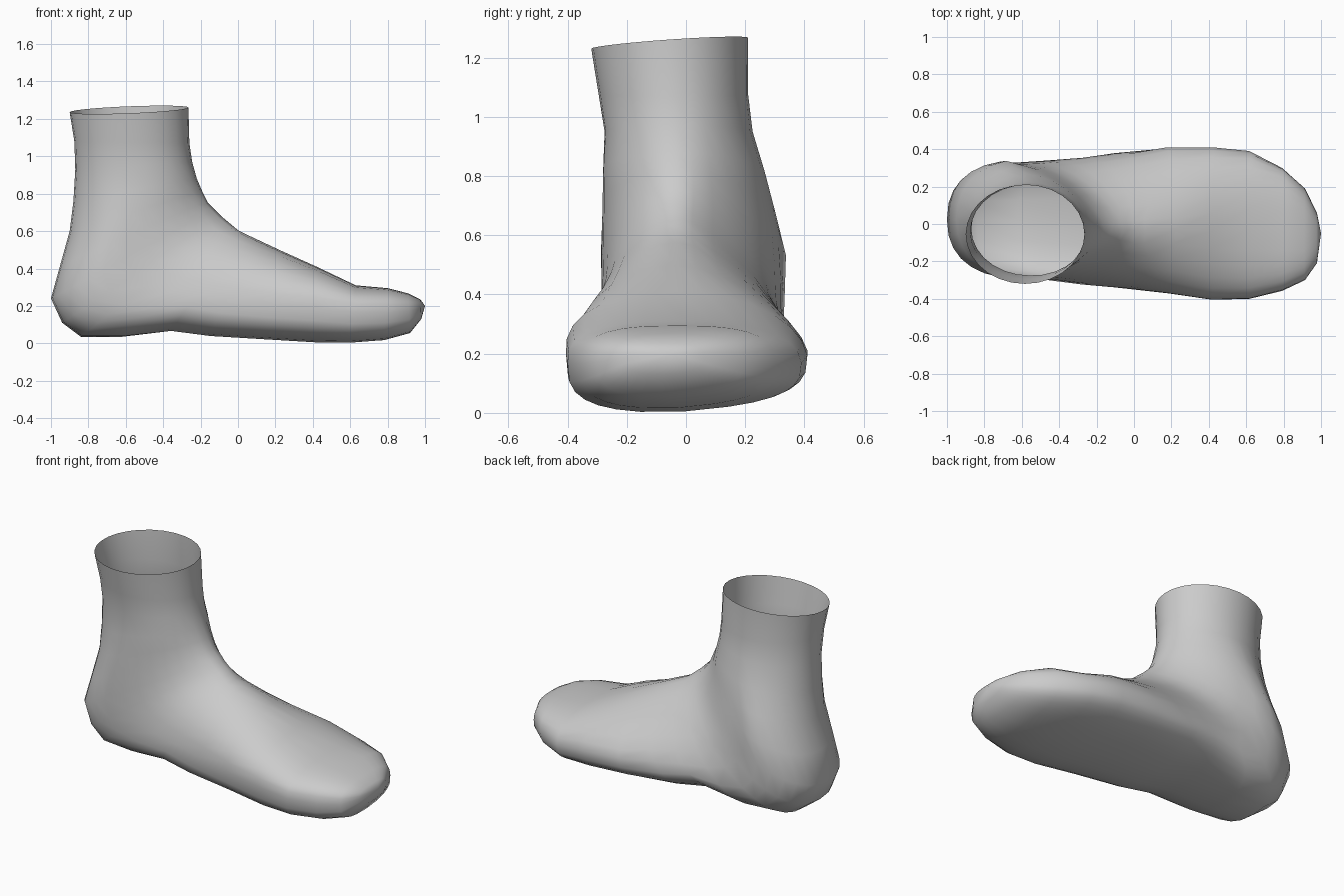
import bpy, bmesh, math

SIDES = 28

# Cross-sections from the ankle opening, round the heel, to the toes:
# front/top x, z | back/sole x, z | inner y, outer y | widest point (0 = back/sole)
SECTIONS = [
    (-0.265, 1.265, -0.90, 1.24, -0.32, 0.21, 0.50),
    (-0.26, 1.07, -0.875, 1.08, -0.295, 0.21, 0.50),
    (-0.245, 0.97, -0.87, 0.93, -0.275, 0.225, 0.50),
    (-0.22, 0.88, -0.88, 0.76, -0.28, 0.265, 0.48),
    (-0.19, 0.81, -0.90, 0.60, -0.29, 0.31, 0.46),
    (-0.16, 0.75, -0.95, 0.42, -0.295, 0.345, 0.45),
    (-0.12, 0.71, -1.00, 0.24, -0.29, 0.34, 0.44),
    (-0.09, 0.68, -0.94, 0.11, -0.29, 0.335, 0.42),
    (-0.06, 0.655, -0.84, 0.035, -0.29, 0.335, 0.41),
    (-0.03, 0.63, -0.62, 0.035, -0.305, 0.345, 0.39),
    (0.00, 0.605, -0.36, 0.063, -0.33, 0.36, 0.38),
    (0.06, 0.575, -0.15, 0.036, -0.345, 0.385, 0.38),
    (0.22, 0.50, 0.15, 0.018, -0.37, 0.41, 0.40),
    (0.42, 0.41, 0.42, 0.002, -0.405, 0.41, 0.47),
    (0.63, 0.31, 0.60, 0.001, -0.40, 0.39, 0.54),
    (0.80, 0.295, 0.78, 0.015, -0.358, 0.30, 0.54),
    (0.91, 0.267, 0.92, 0.055, -0.30, 0.19, 0.55),
    (0.975, 0.235, 0.98, 0.13, -0.21, 0.06, 0.55),
]
TOE_TIP = (1.0, -0.05, 0.20)


def ramp(i, start, end):
    return min(1.0, max(0.0, (i - start) / (end - start)))


def spow(v, p):
    return math.copysign(abs(v) ** p, v)


def section_points(i, fx, fz, bx, bz, y0, y1, wide):
    """Rounded section; flat sole, ridged instep, flat top of the toes."""
    n_sole = 2 + 1.1 * ramp(i, 4, 11)
    ridge = ramp(i, 1, 5) * (1 - ramp(i, 12, 15))
    toes = ramp(i, 12, 15)
    for k in range(SIDES):
        a = 2 * math.pi * k / SIDES
        c, s = math.cos(a), math.sin(a)
        n_top = 2 + 0.8 * toes - (0.4 if s > 0 else 0.15) * ridge
        n = n_top if c > 0 else n_sole
        u, v = spow(c, 2 / n), spow(s, 2 / n)
        t = wide + u * ((1 - wide) if u > 0 else wide)
        y = (y0 + y1) / 2 + v * (y1 - y0) / 2
        z = bz + (fz - bz) * t
        if u > 0:                        # instep ridge leans to the inner side
            y -= 0.05 * ridge * u
        if i == 0:                       # slanted ankle rim
            z += 0.07 * y
        elif i > 9 and u < 0:            # sole lifts at the outer side
            z -= 0.09 * max(y + 0.05, 0) * u
        yield (bx + (fx - bx) * t, y, z)


# Foot: loft through the sections, open at the ankle
bm = bmesh.new()
rings = [[bm.verts.new(p) for p in section_points(i, *s)]
         for i, s in enumerate(SECTIONS)]
for a, b in zip(rings, rings[1:]):
    for k in range(SIDES):
        j = (k + 1) % SIDES
        bm.faces.new((a[k], a[j], b[j], b[k]))

# Toe end: close onto one point
tip = bm.verts.new(TOE_TIP)
for k in range(SIDES):
    bm.faces.new((rings[-1][k], rings[-1][(k + 1) % SIDES], tip))

# Bend between ankle and instep: relax the flanks where the sections fan out
flank = [r[k] for r in rings[4:12] for k in range(SIDES)
         if 2 <= min(k, SIDES - k) <= 7]
for _ in range(8):
    bmesh.ops.smooth_vert(bm, verts=flank, factor=0.5,
                          use_axis_x=True, use_axis_y=True, use_axis_z=True)

bmesh.ops.recalc_face_normals(bm, faces=bm.faces)
for f in bm.faces:
    f.smooth = True
mesh = bpy.data.meshes.new("foot")
bm.to_mesh(mesh)
bm.free()
foot = bpy.data.objects.new("foot", mesh)
bpy.context.collection.objects.link(foot)
